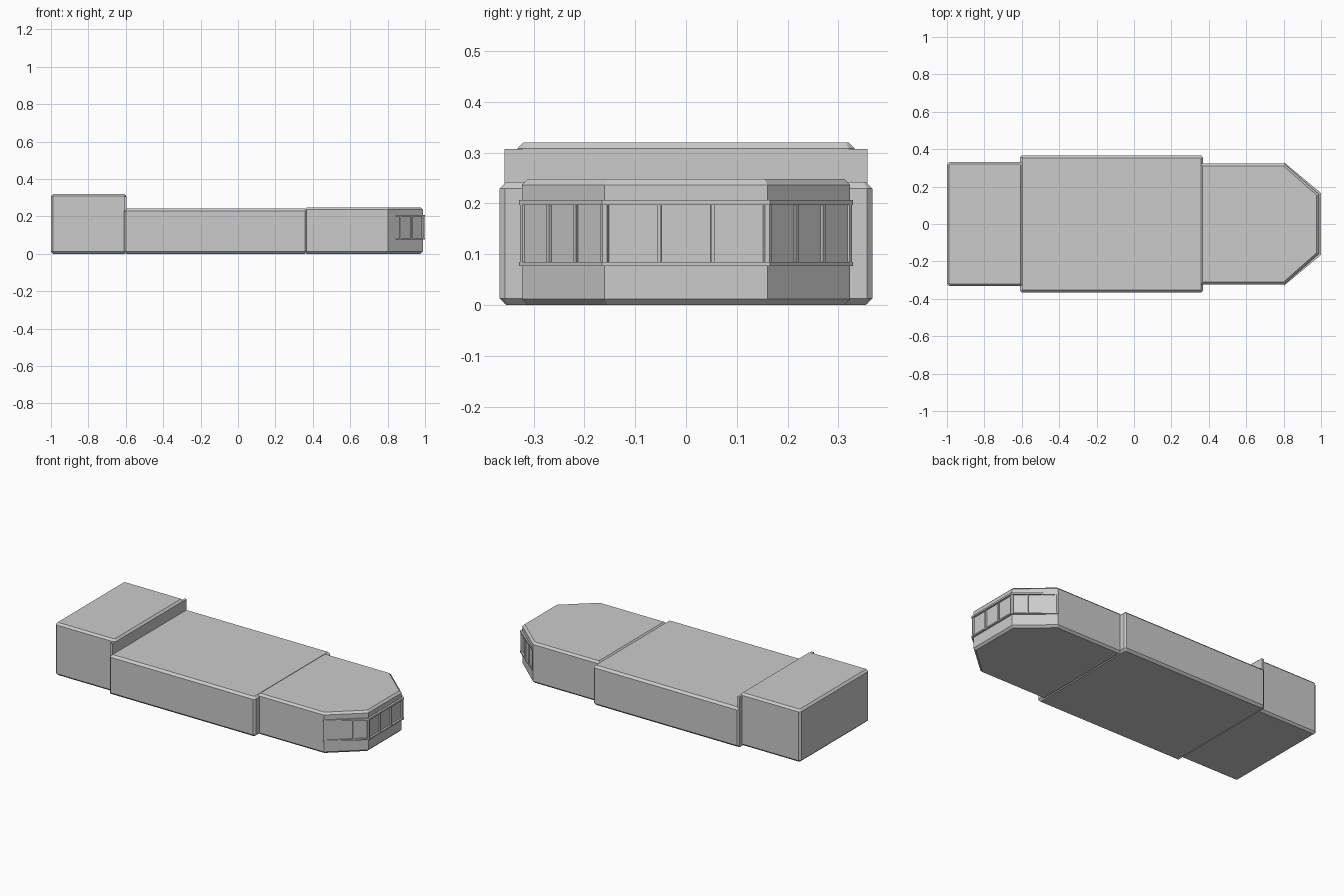
import bpy, bmesh
from mathutils import Vector

if "Cube" in bpy.data.objects:
    bpy.data.objects.remove(bpy.data.objects["Cube"])


def offset(pts, d):
    """Move every edge of a counter-clockwise outline outward by d."""
    out = []
    n = len(pts)
    for i in range(n):
        p = Vector(pts[i])
        a = (p - Vector(pts[i - 1])).normalized()
        b = (Vector(pts[(i + 1) % n]) - p).normalized()
        na, nb = Vector((a.y, -a.x)), Vector((b.y, -b.x))
        m = (na + nb).normalized()
        out.append(p + m * (d / m.dot(na)))
    return out


def loft(name, rings):
    """Closed solid through a stack of (outline, z) rings."""
    bm = bmesh.new()
    loops = [[bm.verts.new((p[0], p[1], z)) for p in pts] for pts, z in rings]
    n = len(loops[0])
    for lo, hi in zip(loops, loops[1:]):
        for i in range(n):
            j = (i + 1) % n
            bm.faces.new((lo[i], lo[j], hi[j], hi[i]))
    bm.faces.new(loops[0][::-1])
    bm.faces.new(loops[-1])
    bmesh.ops.recalc_face_normals(bm, faces=bm.faces)
    me = bpy.data.meshes.new(name)
    bm.to_mesh(me)
    bm.free()
    ob = bpy.data.objects.new(name, me)
    bpy.context.collection.objects.link(ob)
    return ob


def hull(name, pts, top, c):
    """Upright block with chamfered top and bottom edges."""
    small = offset(pts, -c)
    return loft(name, [(small, 0), (pts, c), (pts, top - c), (small, top)])


def cut_rect(x0, x1, y, c):
    """Rectangle outline with clipped corners."""
    return [(x0 + c, -y), (x1 - c, -y), (x1, -y + c), (x1, y - c),
            (x1 - c, y), (x0 + c, y), (x0, y - c), (x0, -y + c)]


# Three main sections
hull("rear_section", cut_rect(-1.0, -0.595, 0.332, 0.012), 0.32, 0.012)
hull("middle_section", cut_rect(-0.61, 0.37, 0.367, 0.011), 0.242, 0.013)
nose = [(0.355, -0.323), (0.803, -0.323), (0.988, -0.16),
        (0.988, 0.16), (0.803, 0.323), (0.355, 0.323)]
hull("front_section", nose, 0.248, 0.012)

# Thin bulkhead where the rear section meets the middle
wall = [(-0.61, -0.357), (-0.595, -0.357), (-0.595, 0.357), (-0.61, 0.357)]
loft("rear_bulkhead", [(wall, 0.002), (wall, 0.307)])

# Window frames around the three faces of the nose
inner, outer = offset(nose, -0.004), offset(nose, 0.012)
for k, side in ((1, "right"), (2, "middle"), (3, "left")):
    a, b, oa, ob = inner[k], inner[k + 1], outer[k], outer[k + 1]
    if k == 1:
        oa = Vector((0.803, -0.329))
    if k == 3:
        ob = Vector((0.803, 0.329))
    for part, z0, z1 in (("sill", 0.077, 0.085), ("header", 0.197, 0.207)):
        strip = [a, oa, ob, b]
        loft(f"window_{part}_{side}", [(strip, z0), (strip, z1)])
    # Four posts per face
    w = 0.008 / (b - a).length
    mid_a, mid_b = oa.lerp(a, 0.2), ob.lerp(b, 0.2)
    for i in range(4):
        t0 = (1 - w) * i / 3
        t1 = t0 + w
        post = [a.lerp(b, t0), mid_a.lerp(mid_b, t0),
                mid_a.lerp(mid_b, t1), a.lerp(b, t1)]
        loft(f"window_post_{side}_{i + 1}", [(post, 0.083), (post, 0.199)])
